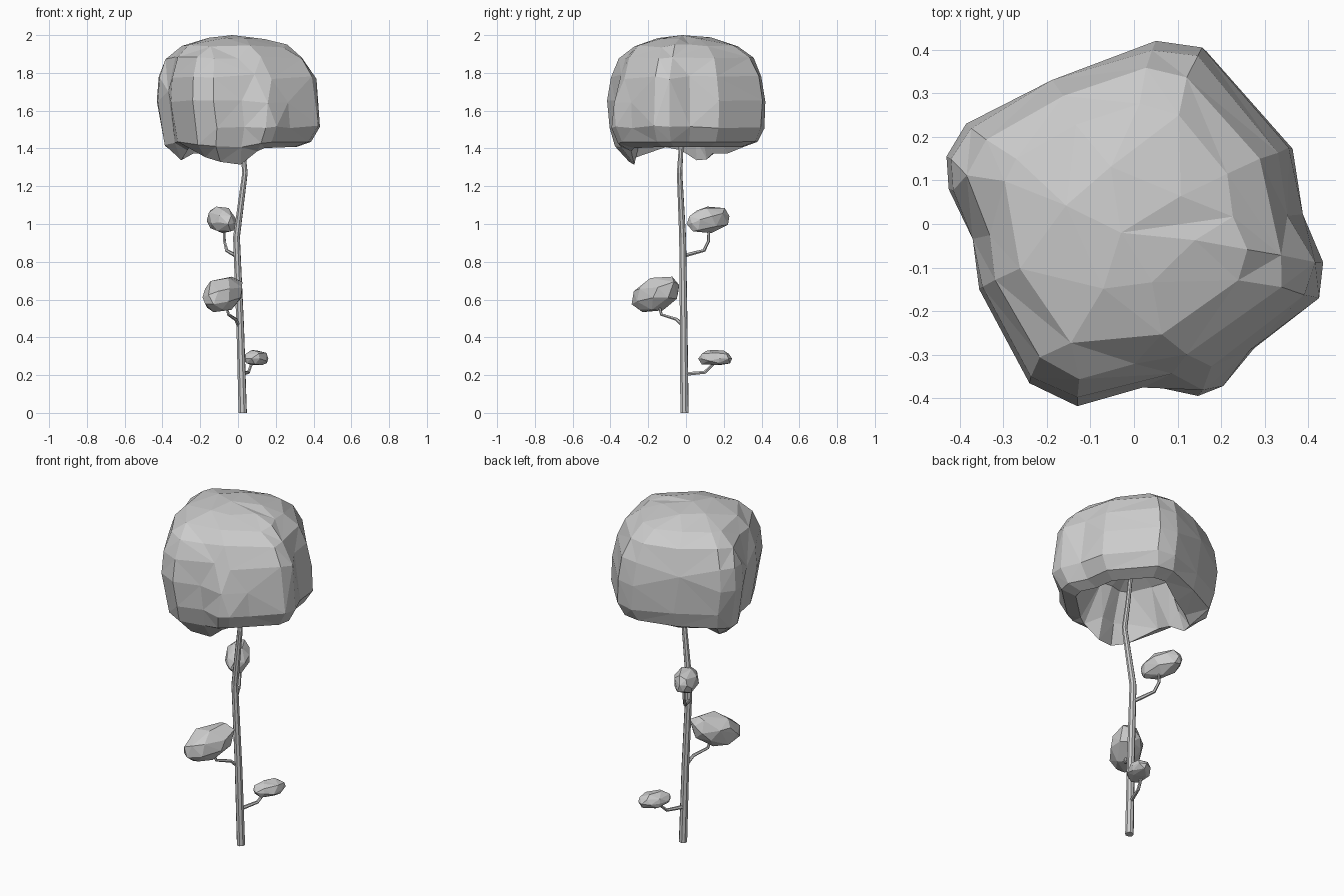
import bpy, bmesh, math, random
from mathutils import Vector

random.seed(4)
if "Cube" in bpy.data.objects:
    bpy.data.objects.remove(bpy.data.objects["Cube"])

# One plain grey for the whole tree
grey = bpy.data.materials.new("plain grey")
grey.use_nodes = True
grey.diffuse_color = (0.6, 0.6, 0.6, 1)
grey.node_tree.nodes["Principled BSDF"].inputs["Base Color"].default_value = (0.6, 0.6, 0.6, 1)


def add_mesh(name, bm, detail):
    """Turn a bmesh into an object with coarse, irregular facets."""
    bmesh.ops.recalc_face_normals(bm, faces=bm.faces[:])
    mesh = bpy.data.meshes.new(name)
    bm.to_mesh(mesh)
    bm.free()
    mesh.materials.append(grey)
    obj = bpy.data.objects.new(name, mesh)
    bpy.context.collection.objects.link(obj)
    obj.modifiers.new("coarse facets", "DECIMATE").ratio = detail


def add_limb(name, points, radii, sides_level):
    """Faceted tapering tube through the given points."""
    curve = bpy.data.curves.new(name, "CURVE")
    curve.dimensions = "3D"
    curve.bevel_depth = 1
    curve.bevel_resolution = sides_level
    curve.use_fill_caps = True
    spline = curve.splines.new("POLY")
    spline.points.add(len(points) - 1)
    for p, co, r in zip(spline.points, points, radii):
        p.co = (*co, 1)
        p.radius = r
    spline.use_smooth = False
    curve.materials.append(grey)
    obj = bpy.data.objects.new(name, curve)
    bpy.context.collection.objects.link(obj)


def add_clump(name, centre, half, axis, flat=-1.0):
    """Low-poly leaf clump, long along axis, with an optional flat underside."""
    bm = bmesh.new()
    bmesh.ops.create_icosphere(bm, subdivisions=2, radius=1)
    turn = Vector(axis).to_track_quat("X", "Z")
    for v in bm.verts:
        v.co *= 1 + random.uniform(-0.05, 0.05)
        v.co.z = max(v.co.z, flat)
        v.co = Vector(centre) + turn @ Vector([c * h for c, h in zip(v.co, half)])
    add_mesh(name, bm, 0.6)


# Trunk and its side branches
add_limb("trunk",
         [(.025, -.008, 0), (.012, -.012, .45), (-.008, -.018, .93), (.037, -.034, 1.27),
          (.022, -.025, 1.42), (0, -.01, 1.72)],
         [.023, .021, .019, .015, .013, .011], 2)
twig = [.011, .009, .008, .007]
add_limb("low_branch", [(.015, -.01, .205), (.055, .1, .215), (.07, .14, .255), (.08, .15, .28)], twig, 1)
add_limb("middle_branch", [(.005, -.01, .455), (-.012, -.05, .495), (-.05, -.13, .52), (-.065, -.145, .58)], twig, 1)
add_limb("upper_branch", [(-.008, -.018, .83), (-.06, .095, .86), (-.072, .12, .91), (-.072, .12, 1.0)], twig, 1)

# Leaf clumps on the branches
add_clump("low_clump", (.094, .153, .287), (.093, .062, .047), (.05, .1, 0), -0.7)
add_clump("middle_clump", (-.078, -.158, .628), (.15, .092, .088), (.1, .15, .07))
add_clump("upper_clump", (-.088, .122, 1.022), (.124, .066, .072), (-.05, .1, .02))

# Crown: plan outline lofted through rings, folding under into a hollow
outline = [(.05, .42), (.16, .405), (.25, .29), (.355, .175), (.375, .02), (.43, -.09), (.415, -.17),
           (.27, -.295), (.195, -.38), (.135, -.40), (.02, -.38), (-.13, -.418), (-.24, -.365),
           (-.355, -.15), (-.37, -.03), (-.425, .08), (-.43, .155), (-.385, .23), (-.17, .34)]
# Each ring: size, height, sideways shift, depth of the front dent
profile = [(.36, 1.98, -.02, 0), (.66, 1.945, -.02, .05), (.85, 1.88, -.015, .1), (.955, 1.78, -.006, .1),
           (1, 1.65, 0, .05), (.975, 1.51, .014, 0)]
# Each hanging lobe: bearing, drop, spread
lobes = [(-95, .11, 20), (165, .075, 18), (110, .045, 14), (-130, .05, 14)]


def bump(x, y, centre, width):
    """Smooth bump, 1 at the centre bearing and fading to each side."""
    off = (math.degrees(math.atan2(y, x)) - centre + 180) % 360 - 180
    return math.exp(-(off / width) ** 2)


def lip_drop(x, y):
    """How far the lower lip hangs at this bearing."""
    return sum(drop * bump(x, y, bearing, width) for bearing, drop, width in lobes)


bm = bmesh.new()
rings = []
for s, z, shift, dent in profile:
    ring = []
    for x, y in outline:
        # The outline rounds off towards the top
        rounding = 1 + 0.9 * (1 - s) * (0.41 / math.hypot(x, y) - 1)
        k = s * rounding * (1 - dent * bump(x, y, -66, 18))
        k *= 1 if s == 1 else random.uniform(.985, 1.015)
        ring.append(bm.verts.new((x * k + shift, y * k, z + random.uniform(-.006, .006))))
    rings.append(ring)
# Lip and inside of the hollow, the rim wider at the back corner
for s, z, hang, rim in [(.9, 1.435, .3, 0), (.72, 1.408, 1, .16), (.64, 1.47, .3, .16), (.45, 1.6, 0, .06)]:
    ring = []
    for x, y in outline:
        k = s - rim * bump(x, y, 135, 22)
        ring.append(bm.verts.new((x * k, y * k, z - hang * lip_drop(x, y))))
    rings.append(ring)
for a, b in zip(rings, rings[1:]):
    for i in range(len(outline)):
        j = (i + 1) % len(outline)
        bm.faces.new((a[i], a[j], b[j], b[i]))
for ring, tip in ((rings[0], (-.03, -.02, 2.0)), (rings[-1], (0, 0, 1.68))):
    v = bm.verts.new(tip)
    for i in range(len(ring)):
        bm.faces.new((ring[i], ring[(i + 1) % len(ring)], v))
bmesh.ops.triangulate(bm, faces=bm.faces[:])
add_mesh("crown", bm, 0.65)
